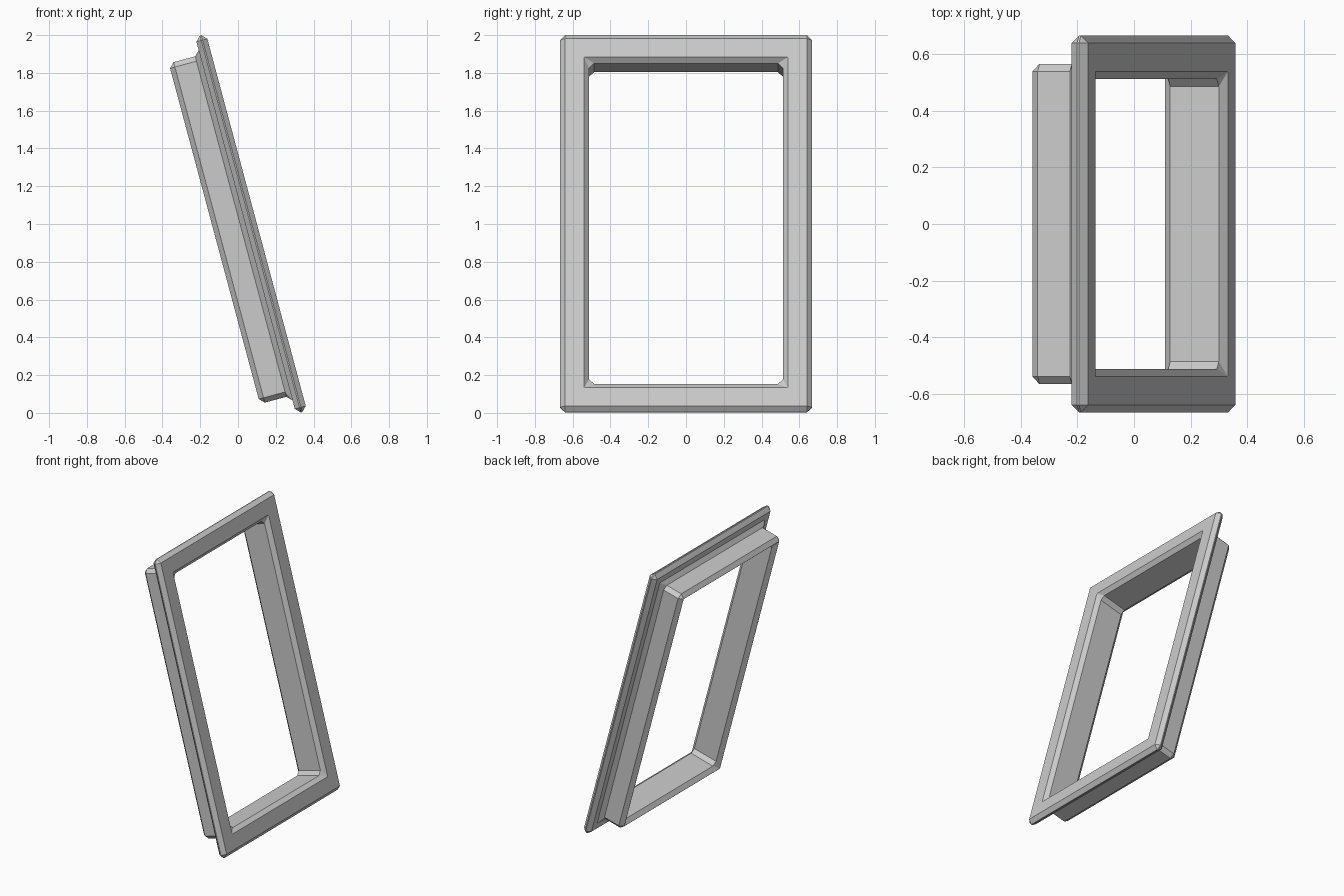
import bpy, bmesh, math

if "Cube" in bpy.data.objects:
    bpy.data.objects.remove(bpy.data.objects["Cube"])

# Section of the frame: (position along the frame normal, inset from the outer edge)
FLANGE_Y, FLANGE_Z = 0.667, 1.033
SECTION = [(0.097, 0.0), (0.037, 0.0), (0.037, 0.1),
           (-0.134, 0.1), (-0.134, 0.154), (0.097, 0.154)]

bm = bmesh.new()


def rect_loop(n, inset):
    y, z = FLANGE_Y - inset, FLANGE_Z - inset
    return [bm.verts.new((n, sy * y, sz * z - 0.017))
            for sy, sz in ((-1, -1), (1, -1), (1, 1), (-1, 1))]


# Flange and deep body as one closed rectangular ring
loops = [rect_loop(*p) for p in SECTION]
for i, a in enumerate(loops):
    b = loops[(i + 1) % len(loops)]
    for k in range(4):
        j = (k + 1) % 4
        bm.faces.new((a[k], a[j], b[j], b[k]))
bmesh.ops.recalc_face_normals(bm, faces=bm.faces)

mesh = bpy.data.meshes.new("window_frame")
bm.to_mesh(mesh)
bm.free()
frame = bpy.data.objects.new("window_frame", mesh)
bpy.context.collection.objects.link(frame)

# Lean the frame back
frame.location = (0, 0, 1)
frame.rotation_euler = (0, math.radians(-15), 0)

# Single flat chamfer on every edge
bevel = frame.modifiers.new("chamfer", 'BEVEL')
bevel.width = 0.0265
bevel.segments = 1
bevel.limit_method = 'ANGLE'
bevel.use_clamp_overlap = False
